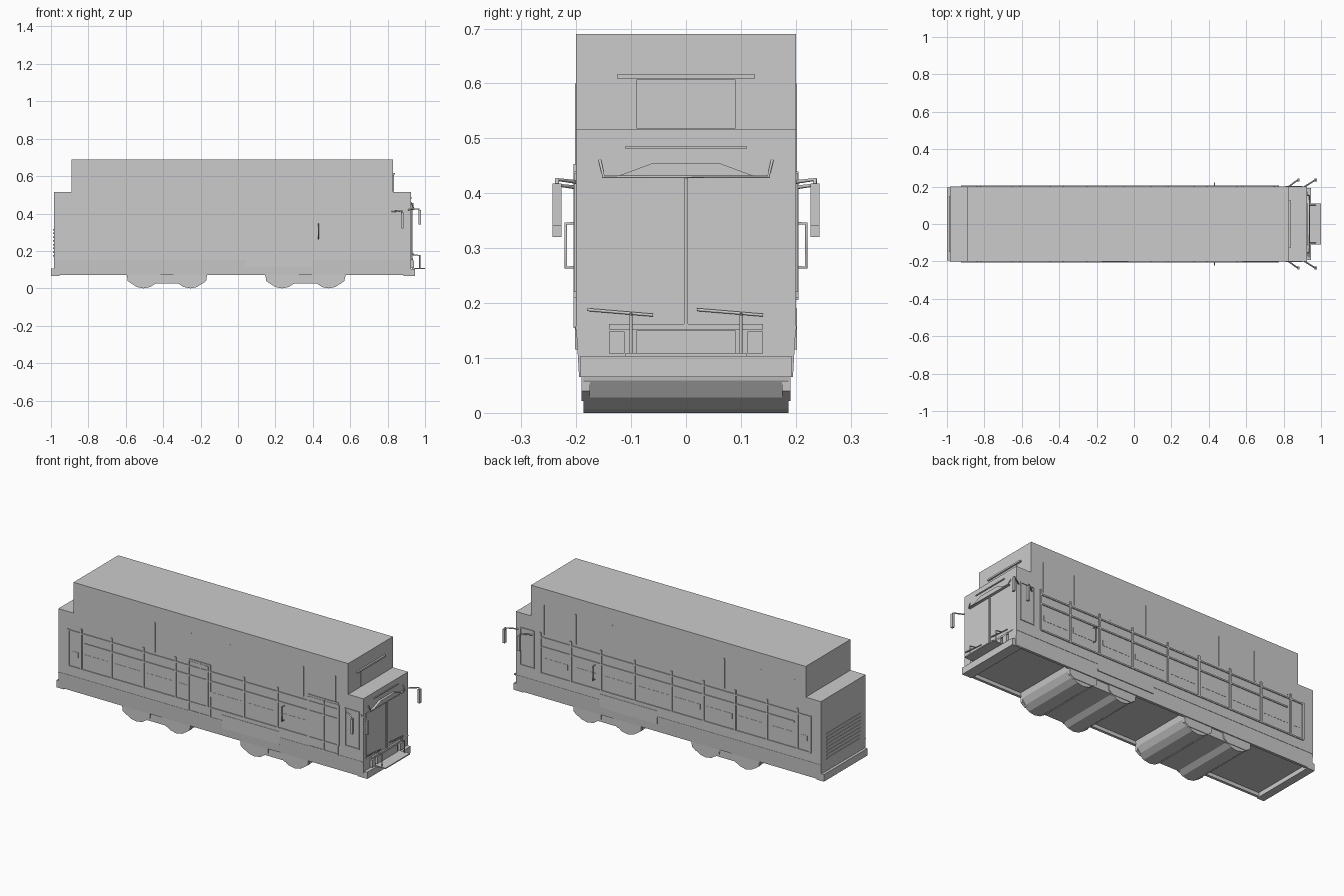
import bpy, bmesh, math
from mathutils import Vector


def finish(name, bm):
    bmesh.ops.recalc_face_normals(bm, faces=bm.faces)
    me = bpy.data.meshes.new(name)
    bm.to_mesh(me)
    bm.free()
    ob = bpy.data.objects.new(name, me)
    bpy.context.collection.objects.link(ob)
    return ob


def add_box(bm, x0, x1, y0, y1, z0, z1):
    v = [bm.verts.new((x, y, z)) for x in (x0, x1) for y in (y0, y1) for z in (z0, z1)]
    for f in ((0, 1, 3, 2), (4, 6, 7, 5), (0, 4, 5, 1), (2, 3, 7, 6), (0, 2, 6, 4), (1, 5, 7, 3)):
        bm.faces.new([v[i] for i in f])


def boxes(name, specs):
    bm = bmesh.new()
    for s in specs:
        add_box(bm, *s)
    return finish(name, bm)


def side_box(s, x0, x1, z0, z1, out=0.203, inn=0.196):
    y0, y1 = sorted((s * inn, s * out))
    return (x0, x1, y0, y1, z0, z1)


def prism(name, pts, a, b, axis):
    """Extrude a 2D outline from a to b: axis 'y' uses (x, z), axis 'x' uses (y, z)."""
    bm = bmesh.new()
    put = (lambda p, t: (p[0], t, p[1])) if axis == 'y' else (lambda p, t: (t, p[0], p[1]))
    A = [bm.verts.new(put(p, a)) for p in pts]
    B = [bm.verts.new(put(p, b)) for p in pts]
    n = len(pts)
    bm.faces.new(A)
    bm.faces.new(B[::-1])
    for i in range(n):
        bm.faces.new((A[i], B[i], B[(i + 1) % n], A[(i + 1) % n]))
    return finish(name, bm)


def rod(name, pts, r):
    cu = bpy.data.curves.new(name, 'CURVE')
    cu.dimensions = '3D'
    cu.bevel_depth = r
    cu.bevel_resolution = 1
    cu.use_fill_caps = True
    sp = cu.splines.new('POLY')
    sp.points.add(len(pts) - 1)
    for p, c in zip(sp.points, pts):
        p.co = (*c, 1)
    ob = bpy.data.objects.new(name, cu)
    bpy.context.collection.objects.link(ob)
    return ob


# Main body: stepped side outline above a slightly tucked skirt
prism("body", [(-0.985, 0.155), (0.925, 0.155), (0.925, 0.516), (0.83, 0.516),
               (0.83, 0.69), (-0.89, 0.69), (-0.89, 0.516), (-0.985, 0.516)], -0.2, 0.2, 'y')
for s in (-1, 1):
    prism("side_skirt", [(s * 0.2, 0.155), (s * 0.195, 0.07), (s * 0.18, 0.07), (s * 0.18, 0.155)],
          -0.985, 0.925, 'x')
boxes("floor", [(-0.98, 0.92, -0.185, 0.185, 0.09, 0.15)])
boxes("rear_bumper", [(-1.0, -0.955, -0.195, 0.195, 0.065, 0.105)])
boxes("front_bumper", [(0.885, 0.945, -0.193, 0.193, 0.065, 0.103)])
boxes("end_panels", [(-0.985, -0.965, -0.19, 0.19, 0.09, 0.156), (0.905, 0.925, -0.19, 0.19, 0.09, 0.156)])

# Running gear: two bogies, each with two full-width wheel drums and side covers
for bx in (-0.38, 0.36):
    for d in (-0.125, 0.125):
        c = bx + d
        drum = [(c + 0.095 * math.cos(a), 0.095 + 0.095 * math.sin(a))
                for a in [math.pi + math.pi * i / 8 for i in range(9)]]
        prism("wheel_drum", drum, -0.187, 0.187, 'y')
        for s in (-1, 1):
            cover = [(c - 0.09, 0.1), (c - 0.085, 0.04), (c - 0.06, 0.022), (c + 0.06, 0.022),
                     (c + 0.085, 0.04), (c + 0.09, 0.1)]
            prism("wheel_cover", cover, s * 0.175, s * 0.19, 'y')
    boxes("bogie_beam", [(bx - 0.06, bx + 0.06, -0.185, 0.185, 0.025, 0.095)])

# Side windows, rails and seams; doors only on the -y side
bays = [-0.92, -0.84, -0.65, -0.45, -0.25, -0.05, 0.18, 0.39, 0.58, 0.77]
for s in (-1, 1):
    panes, bars = [], []
    for a, b in zip(bays, bays[1:]):
        panes.append(side_box(s, a + 0.02, b - 0.02, 0.27, 0.30, 0.2012))
    for x in bays:
        bars.append(side_box(s, x - 0.005, x + 0.005, 0.21, 0.44 if x > -0.9 else 0.42, 0.205))
    for z, x0 in ((0.21, -0.92), (0.36, -0.82), (0.413, -0.92)):
        bars.append(side_box(s, x0, 0.77, z - 0.004, z + 0.004, 0.205))
    boxes("side_window_strip", panes)
    boxes("side_window_frame", bars)
    boxes("panel_seam", [side_box(s, x - 0.003, x + 0.003, 0.43, 0.6, 0.202)
                         for x in (-0.82, -0.61, -0.38, -0.15, 0.09, 0.32, 0.55, 0.75)])
    boxes("skirt_hatch", [side_box(s, 0.04, 0.40, 0.115, 0.19, 0.202)])
    boxes("skirt_trim", [side_box(s, -0.985, 0.925, 0.152, 0.158, 0.2015)])
    boxes("cab_window_frame", [side_box(s, 0.81, 0.90, z, z + 0.006, 0.204) for z in (0.22, 0.43)] +
          [side_box(s, x, x + 0.006, 0.22, 0.43, 0.204) for x in (0.81, 0.894)])
    # Grab rod beside the middle windows
    rod("grab_rod", [(0.43, s * 0.2, 0.345), (0.43, s * 0.219, 0.345), (0.43, s * 0.219, 0.265),
                     (0.43, s * 0.2, 0.265)], 0.003)
    # Two mirrors on bent arms per side
    rod("front_mirror_arm", [(0.905, s * 0.195, 0.42), (0.968, s * 0.235, 0.425), (0.972, s * 0.235, 0.35)], 0.004)
    boxes("front_mirror", [(0.966, 0.978, min(s * 0.227, s * 0.243), max(s * 0.227, s * 0.243), 0.34, 0.418)])
    rod("side_mirror_arm", [(0.82, s * 0.195, 0.41), (0.875, s * 0.235, 0.415), (0.88, s * 0.235, 0.35)], 0.004)
    boxes("side_mirror", [(0.874, 0.886, min(s * 0.227, s * 0.243), max(s * 0.227, s * 0.243), 0.32, 0.405)])

for x0, x1 in ((-0.17, -0.03), (0.58, 0.77)):
    m = (x0 + x1) / 2
    boxes("side_door_frame", [side_box(-1, x, x + 0.007, 0.155, 0.45, 0.2045) for x in (x0, m, x1 - 0.007)] +
          [side_box(-1, x0, x1, z, z + 0.008, 0.2045) for z in (0.155, 0.445)])
    boxes("door_leaf", [side_box(-1, x0, m, 0.16, 0.44, 0.2015), side_box(-1, m, x1, 0.16, 0.44, 0.2015)])

# Windscreen: two panes, centre post, sill and visor
boxes("windscreen", [(0.92, 0.9275, s * 0.09 - 0.085, s * 0.09 + 0.085, 0.165, 0.425) for s in (-1, 1)])
boxes("windscreen_post", [(0.92, 0.933, -0.004, 0.004, 0.16, 0.428)])
boxes("windscreen_sill", [(0.92, 0.935, -0.14, 0.14, 0.152, 0.162)])
prism("visor", [(-0.155, 0.428), (0.155, 0.428), (0.12, 0.433), (0.06, 0.455), (-0.06, 0.455), (-0.12, 0.433)],
      0.92, 0.938, 'x')
rod("visor_rail", [(0.925, -0.157, 0.46), (0.938, -0.15, 0.43), (0.938, 0.15, 0.43), (0.925, 0.157, 0.46)], 0.003)
boxes("marker_strip", [(0.92, 0.93, -0.11, 0.11, 0.481, 0.486)])

# Destination window on the upper front and its gutter
boxes("roof_window", [(0.825, 0.833, -0.09, 0.09, 0.518, 0.607)])
boxes("roof_gutter", [(0.825, 0.84, -0.125, 0.125, 0.608, 0.617)])

# Front rack shelf, lamp boxes, nose panel and wipers
boxes("front_shelf", [(0.93, 1.0, -0.11, 0.11, 0.103, 0.109)])
boxes("nose_panel", [(0.92, 0.936, -0.09, 0.09, 0.109, 0.15)])
for s in (-1, 1):
    lamp = sorted((s * 0.112, s * 0.14))
    boxes("lamp_box", [(0.92, 0.94, *lamp, 0.108, 0.148)])
    y = s * 0.1
    rod("wiper_post", [(0.972, y, 0.107), (0.972, y, 0.178)], 0.003)
    rod("wiper_blade", [(0.935, y - 0.08, 0.188), (0.935, y + 0.04, 0.178)], 0.003)
    rod("wiper_link", [(0.972, y, 0.176), (0.935, y, 0.18)], 0.003)

# Rear grille slats
boxes("rear_grille", [(-0.988, -0.98, -0.15, 0.15, 0.17 + i * 0.02, 0.178 + i * 0.02) for i in range(8)])
